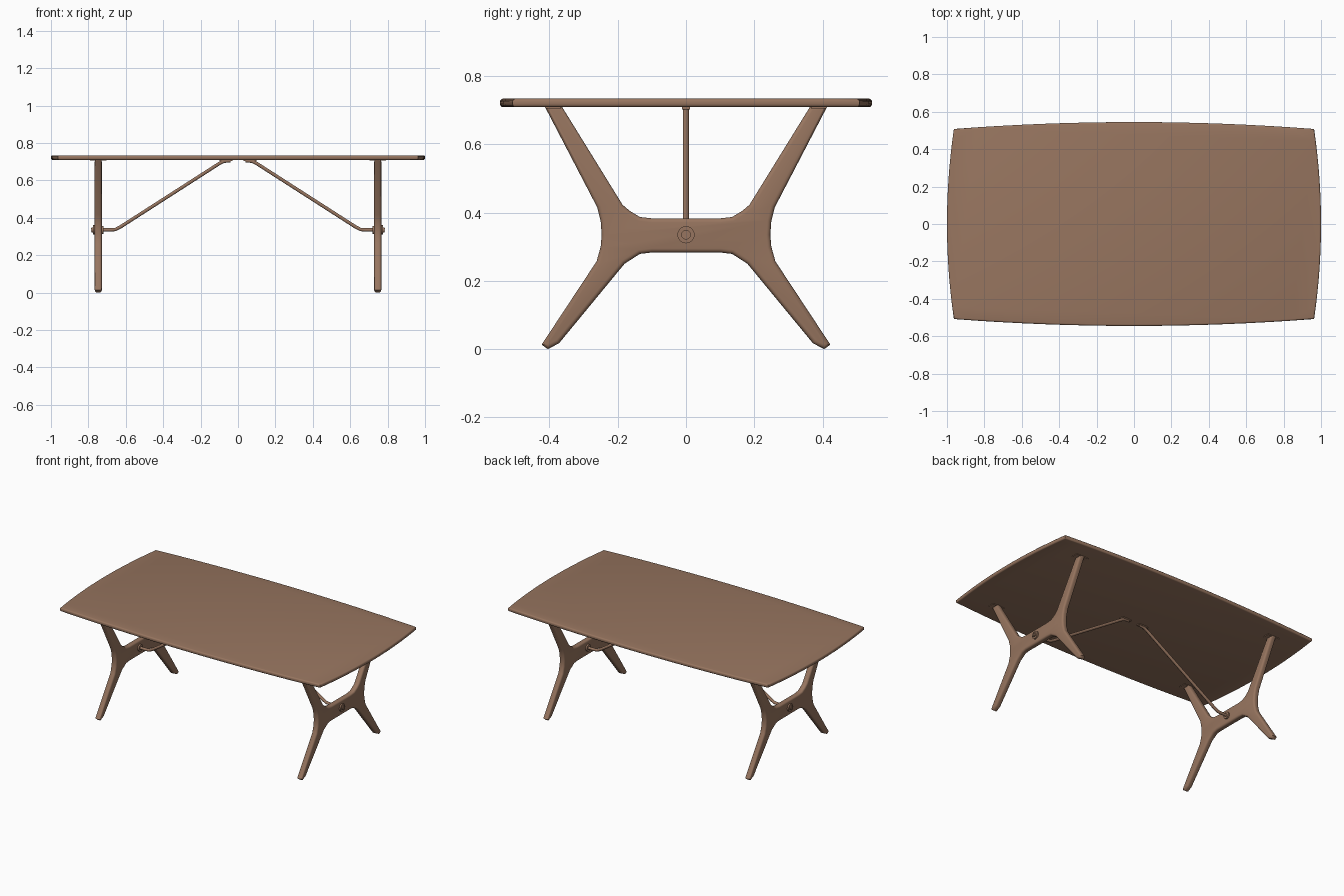
import bpy, bmesh, math
from mathutils import Vector

if "Cube" in bpy.data.objects:
    bpy.data.objects.remove(bpy.data.objects["Cube"])

wood = bpy.data.materials.new("warm walnut")
wood.use_nodes = True
COLOUR = (0.31, 0.178, 0.115, 1)
wood.diffuse_color = COLOUR
wood.node_tree.nodes["Principled BSDF"].inputs["Base Color"].default_value = COLOUR


def finish(obj, angle=35):
    obj.data.materials.clear()
    obj.data.materials.append(wood)
    bpy.ops.object.select_all(action='DESELECT')
    obj.select_set(True)
    bpy.context.view_layer.objects.active = obj
    bpy.ops.object.shade_smooth_by_angle(angle=math.radians(angle))
    return obj


def slab(name, outline, depth, rim, segments):
    """Extrude a closed 3D outline along depth and round both rims."""
    bm = bmesh.new()
    base = bm.faces.new([bm.verts.new(p) for p in outline])
    res = bmesh.ops.extrude_face_region(bm, geom=[base], use_keep_orig=True)
    moved = [g for g in res["geom"] if isinstance(g, bmesh.types.BMVert)]
    bmesh.ops.translate(bm, verts=moved, vec=depth)
    bmesh.ops.recalc_face_normals(bm, faces=bm.faces)
    axis = Vector(depth).normalized()
    rims = [e for e in bm.edges
            if abs((e.verts[0].co - e.verts[1].co).normalized().dot(axis)) < 0.5]
    bmesh.ops.bevel(bm, geom=rims, offset=rim, segments=segments,
                    profile=0.5, affect='EDGES')
    mesh = bpy.data.meshes.new(name)
    bm.to_mesh(mesh)
    bm.free()
    obj = bpy.data.objects.new(name, mesh)
    bpy.context.collection.objects.link(obj)
    return finish(obj)


def box(name, loc, size):
    bpy.ops.mesh.primitive_cube_add(size=1, location=loc)
    obj = bpy.context.object
    obj.name = name
    obj.scale = size
    return finish(obj)


def disc(name, x, z, radius, length):
    bpy.ops.mesh.primitive_cylinder_add(vertices=24, radius=radius, depth=length,
                                        location=(x, 0, z), rotation=(0, math.pi / 2, 0))
    obj = bpy.context.object
    obj.name = name
    return finish(obj)


# Tabletop: four gently bowed sides meeting in sharp corners
CX, CY, BOW, N = 0.963, 0.508, 0.037, 16
outline = []
for i in range(N):
    t = 2 * i / N - 1
    outline.append((t * CX, -CY - BOW * (1 - t * t)))
for i in range(N):
    t = 2 * i / N - 1
    outline.append((CX + BOW * (1 - t * t), t * CY))
outline += [(-x, -y) for x, y in outline]
slab("tabletop", [(x, y, 0.709) for x, y in outline], (0, 0, 0.025), 0.009, 3)

# Trestle: half profile in (y, z), from lower crossbar edge round to the upper one
HALF = [(0.10, 0.283), (0.135, 0.279), (0.18, 0.25), (0.372, 0.017), (0.405, 0.0),
        (0.423, 0.013), (0.262, 0.257), (0.25, 0.30), (0.247, 0.335), (0.25, 0.375),
        (0.26, 0.415), (0.414, 0.711), (0.364, 0.711), (0.186, 0.423),
        (0.165, 0.405), (0.135, 0.387), (0.10, 0.383)]
profile = HALF + [(-y, z) for y, z in reversed(HALF)]
LEG_X, THICK, ROD_Z = 0.747, 0.038, 0.335

for side, s in (("left", 1), ("right", -1)):
    x0 = s * LEG_X - THICK / 2
    slab(side + "_trestle", [(x0, y, z) for y, z in profile], (THICK, 0, 0), 0.012, 4)

    # Mounting plates between the legs and the tabletop
    for end, e in (("front", -1), ("back", 1)):
        box(f"{side}_{end}_mount", (s * LEG_X, e * 0.389, 0.708), (0.09, 0.045, 0.006))

    # Brace rod: through the crossbar, bent, then up to the tabletop centre
    path = [(0.77, ROD_Z), (0.68, ROD_Z), (0.655, 0.337), (0.63, 0.35),
            (0.10, 0.69), (0.075, 0.702), (0.04, 0.705)]
    curve = bpy.data.curves.new(side + "_brace_rod", 'CURVE')
    curve.dimensions = '3D'
    curve.bevel_depth = 0.0095
    curve.bevel_resolution = 3
    curve.use_fill_caps = True
    spline = curve.splines.new('POLY')
    spline.points.add(len(path) - 1)
    for point, (x, z) in zip(spline.points, path):
        point.co = (s * x, 0, z, 1)
    rod = bpy.data.objects.new(side + "_brace_rod", curve)
    bpy.context.collection.objects.link(rod)
    bpy.ops.object.select_all(action='DESELECT')
    rod.select_set(True)
    bpy.context.view_layer.objects.active = rod
    bpy.ops.object.convert(target='MESH')
    finish(bpy.context.object, 50)
    box(side + "_brace_plate", (s * 0.065, 0, 0.706), (0.07, 0.024, 0.007))

    # Washers either side of the crossbar and a slotted bolt head
    disc(side + "_outer_washer", s * 0.770, ROD_Z, 0.025, 0.012)
    disc(side + "_inner_washer", s * 0.724, ROD_Z, 0.022, 0.012)
    disc(side + "_bolt_head", s * 0.778, ROD_Z, 0.014, 0.010)
    for edge in (-1, 1):
        box(side + "_bolt_lip", (s * 0.7835, 0, ROD_Z + edge * 0.006), (0.004, 0.02, 0.006))
